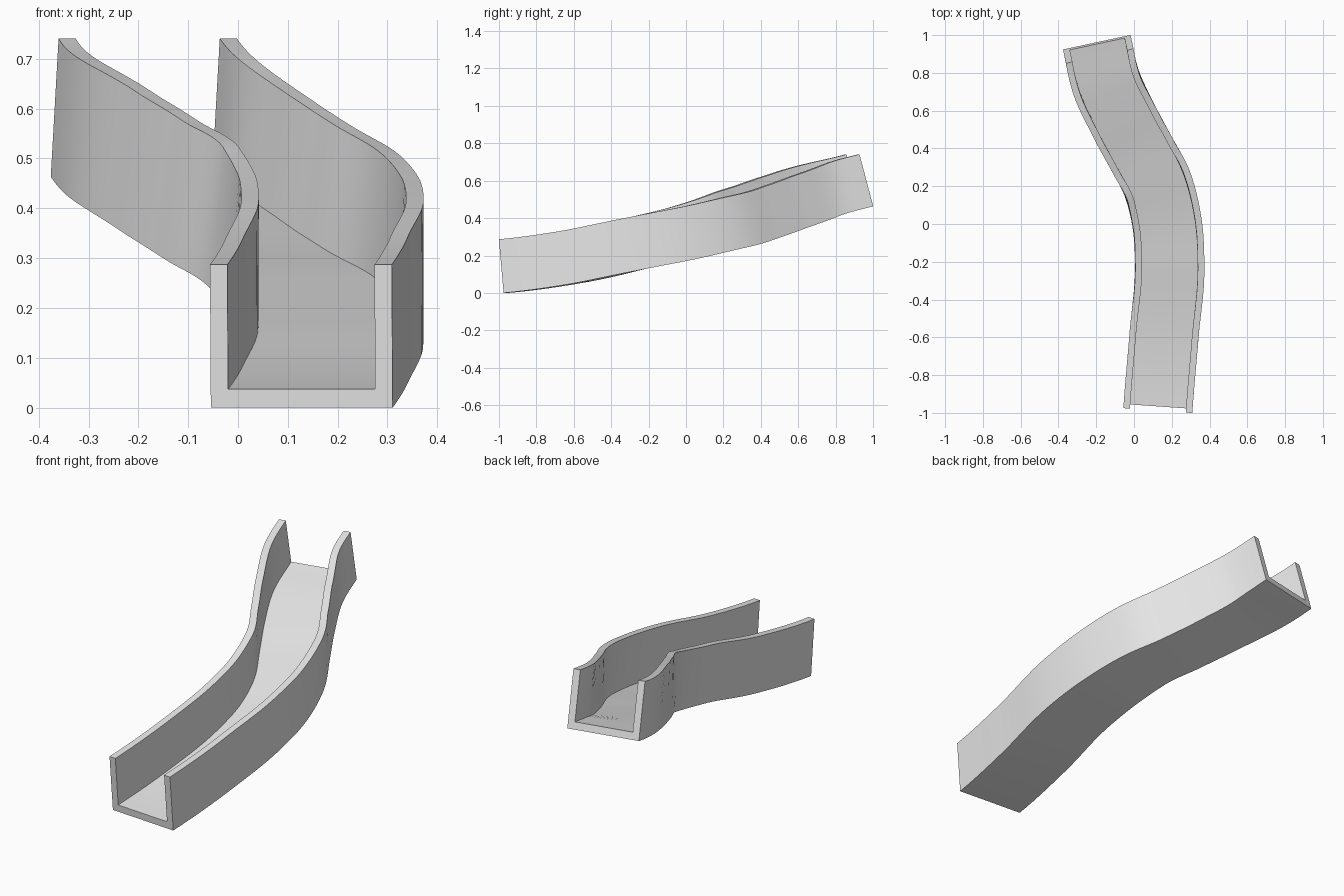
import bpy
import bmesh
from mathutils import Vector
from mathutils.geometry import interpolate_bezier

cube = bpy.data.objects.get("Cube")
if cube:
    bpy.data.objects.remove(cube, do_unlink=True)

# Underside centreline of the chute, from the low front end to the high back end
path = [Vector(p) for p in (
    (.128, -.9625, 0), (.160, -.58, .052), (.189, -.22, .128),
    (.170, .03, .183), (.115, .23, .238), (.025, .40, .291),
    (-.065, .57, .350), (-.150, .76, .411), (-.197, .9625, .463))]
start_dir = Vector((.07, 1, .088)).normalized()
end_dir = Vector((-.215, 1, .275)).normalized()
STEPS = 7

# U-shaped cross-section: (sideways, upwards)
HALF, WALL, FLOOR, HEIGHT = .183, .035, .037, .288
INNER = HALF - WALL
profile = [(-HALF, 0), (HALF, 0), (HALF, HEIGHT), (INNER, HEIGHT),
           (INNER, FLOOR), (-INNER, FLOOR), (-INNER, HEIGHT), (-HALF, HEIGHT)]


def knot_directions(points):
    """Smooth direction at every knot, weighted by the neighbouring spans."""
    dirs = [start_dir]
    for a, b, c in zip(points, points[1:], points[2:]):
        before, after = b - a, c - b
        la, lb = before.length, after.length
        dirs.append((before / la * lb + after / lb * la).normalized())
    return dirs + [end_dir]


def smooth_path(points):
    dirs = knot_directions(points)
    result = []
    for i in range(len(points) - 1):
        a, b = points[i], points[i + 1]
        reach = (b - a).length / 3
        span = interpolate_bezier(a, a + dirs[i] * reach,
                                  b - dirs[i + 1] * reach, b, STEPS + 1)
        result += span if i == 0 else span[1:]
    return result


def sweep(name, section, points, material):
    bm = bmesh.new()
    rings = []
    last = len(points) - 1
    for i, p in enumerate(points):
        if i == 0:
            forward = start_dir
        elif i == last:
            forward = end_dir
        else:
            forward = (points[i + 1] - points[i - 1]).normalized()
        side = forward.cross(Vector((0, 0, 1))).normalized()
        up = side.cross(forward)
        rings.append([bm.verts.new(p + side * u + up * v) for u, v in section])
    n = len(section)
    for r, s in zip(rings, rings[1:]):
        for k in range(n):
            j = (k + 1) % n
            bm.faces.new((r[k], r[j], s[j], s[k]))
    # End caps
    bm.faces.new(rings[0])
    bm.faces.new(rings[-1][::-1])
    bmesh.ops.recalc_face_normals(bm, faces=bm.faces)
    mesh = bpy.data.meshes.new(name)
    bm.to_mesh(mesh)
    bm.free()
    mesh.materials.append(material)
    obj = bpy.data.objects.new(name, mesh)
    bpy.context.collection.objects.link(obj)
    return obj


# Plain light grey
grey = bpy.data.materials.new("light_grey")
grey.use_nodes = True
colour = (.8, .8, .8, 1)
grey.diffuse_color = colour
for node in grey.node_tree.nodes:
    if node.type == 'BSDF_PRINCIPLED':
        node.inputs["Base Color"].default_value = colour

# Curved open channel with smooth walls and crisp rims
chute = sweep("chute_channel", profile, smooth_path(path), grey)
bpy.ops.object.select_all(action='DESELECT')
chute.select_set(True)
bpy.context.view_layer.objects.active = chute
bpy.ops.object.shade_smooth_by_angle()
